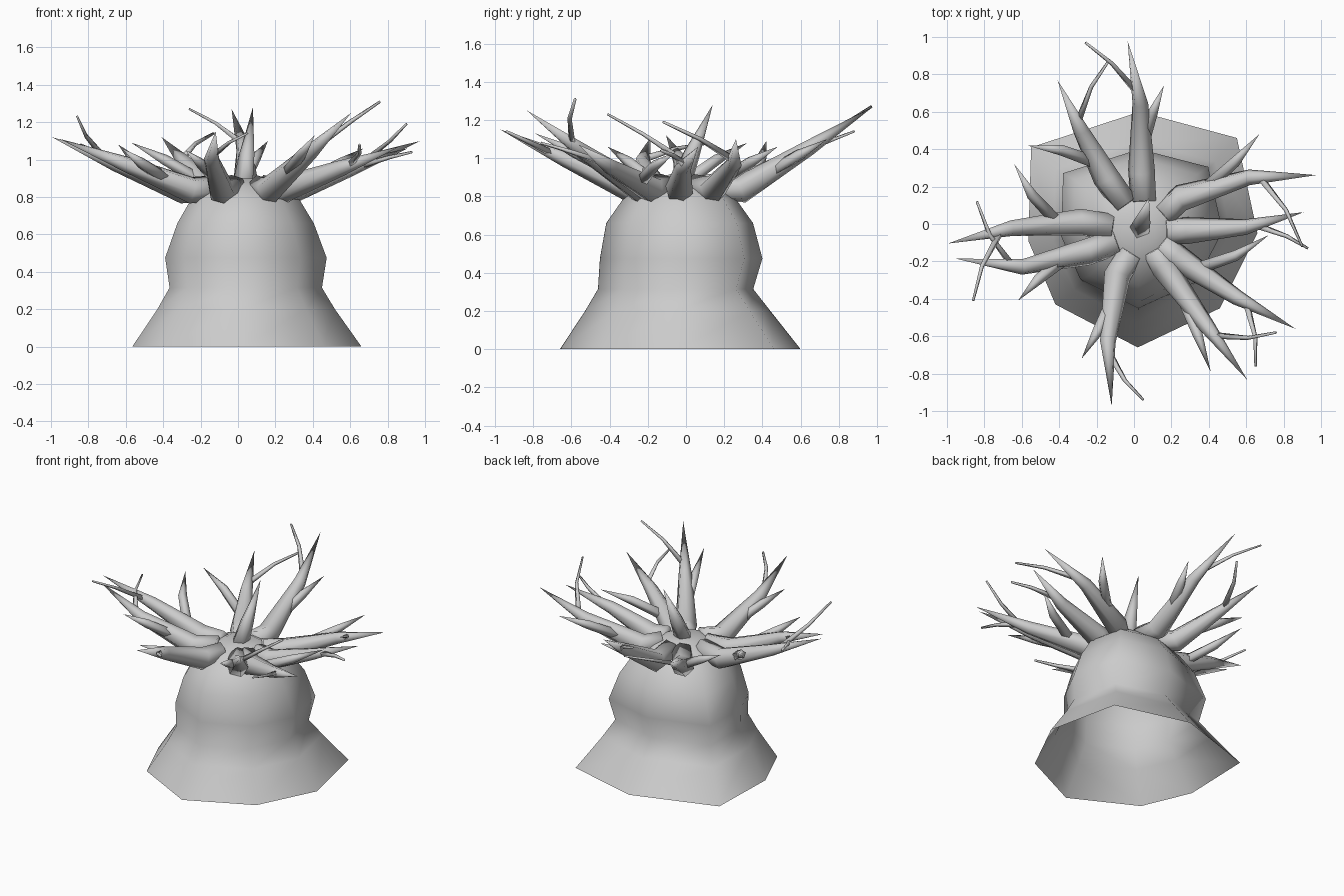
import bpy, bmesh, math
from mathutils import Vector

if "Cube" in bpy.data.objects:
    bpy.data.objects.remove(bpy.data.objects["Cube"])


def finish(name, bm):
    bmesh.ops.recalc_face_normals(bm, faces=bm.faces)
    me = bpy.data.meshes.new(name)
    bm.to_mesh(me)
    bm.free()
    for p in me.polygons:
        p.use_smooth = True
    ob = bpy.data.objects.new(name, me)
    bpy.context.collection.objects.link(ob)


def bridge(bm, a, b):
    n = len(a)
    for i in range(n):
        bm.faces.new((a[i], a[(i + 1) % n], b[(i + 1) % n], b[i]))


def tube(bm, pts, radii, sides):
    """Tapered tube through the points, pointed where the radius is zero."""
    prev = None
    for i, (p, r) in enumerate(zip(pts, radii)):
        if r == 0:
            tip = bm.verts.new(p)
            for k in range(sides):
                bm.faces.new((prev[k], prev[(k + 1) % sides], tip))
            return
        d = (pts[min(i + 1, len(pts) - 1)] - pts[max(i - 1, 0)]).normalized()
        u = d.cross(Vector((0, 0, 1))).normalized()
        v = u.cross(d)
        ring = [bm.verts.new(p + r * (math.cos(t) * u + math.sin(t) * v))
                for t in (2 * math.pi * (k + 0.25) / sides for k in range(sides))]
        if prev:
            bridge(bm, prev, ring)
        else:
            bm.faces.new(ring)
        prev = ring
    bm.faces.new(prev)


# Body: eight-sided skirt and dome, open underneath
outline = [(0.66, -0.05), (0.55, 0.46), (0.03, 0.60), (-0.55, 0.41),
           (-0.565, -0.09), (-0.42, -0.43), (0.02, -0.66), (0.46, -0.45)]
# height, x scale, y scale, y shift
levels = [(0, 1, 1, 0), (0.2, 0.775, 0.77, -0.02), (0.315, 0.665, 0.645, -0.035),
          (0.475, 0.705, 0.675, -0.005), (0.66, 0.595, 0.61, -0.015),
          (0.785, 0.475, 0.47, -0.02), (0.86, 0.31, 0.31, -0.02), (0.9, 0.17, 0.17, -0.02)]
bm = bmesh.new()
prev = None
for z, sx, sy, shift in levels:
    ring = [bm.verts.new((x * sx + 0.03 * (1 - sx), y * sy + shift, z)) for x, y in outline]
    if prev:
        bridge(bm, prev, ring)
    prev = ring
bm.faces.new(prev)
finish("body", bm)


def polar(r, deg, z):
    a = math.radians(deg)
    return Vector((r * math.cos(a), r * math.sin(a), z))


def arc(start, tip, outward):
    """Three-point branch that bows outward along the stem."""
    return [start, (start + tip) / 2 + outward, tip]


# name: base angle, tip angle, tip reach, tip height, spike tip, twig tip
tentacles = {
    "left": (178, 186, 1.0, 1.12, (-0.64, 0.32, 1.08), (-0.86, -0.41, 1.23)),
    "left_front": (211, 191, 0.97, 1.11, (-0.62, -0.41, 1.06), (-0.84, 0.12, 1.08)),
    "front": (252, 263, 0.98, 1.15, (-0.28, -0.72, 1.05), (0.05, -0.94, 1.14)),
    "front_right": (305, 306, 1.03, 1.25, (0.41, -0.79, 1.13), (0.76, -0.58, 1.31)),
    "right_front": (322, 327, 1.03, 1.07, (0.72, -0.06, 1.03), (0.65, -0.76, 1.08)),
    "right": (-7, 4, 0.91, 1.06, None, (0.93, -0.13, 1.04)),
    "right_back": (29, 15, 1.01, 1.10, (0.67, 0.48, 1.06), (0.90, -0.12, 1.19)),
    "back": (82, 92, 0.98, 1.27, (0.16, 0.74, 1.10), (-0.26, 0.97, 1.27)),
    "back_left": (121, 118, 0.87, 1.12, (-0.57, 0.42, 1.09), (-0.13, 0.88, 1.14)),
}
for name, (a, b, reach, top, spike, twig) in tentacles.items():
    hub = Vector((0.03, -0.02, 0))
    stem = [polar(0.14, a, 0.85) + hub, polar(0.29, a, 0.835),
            polar(0.66 * reach, (a + b) / 2, 0.84 + 0.5 * (top - 0.84)), polar(reach, b, top)]
    out = (stem[2] - stem[1]).normalized() * 0.03
    bm = bmesh.new()
    tube(bm, stem, (0.07, 0.074, 0.043, 0), 6)
    if spike:
        tube(bm, arc(stem[1].lerp(stem[2], 0.3), Vector(spike), out), (0.035, 0.03, 0), 5)
    tube(bm, arc(stem[2].lerp(stem[3], 0.15), Vector(twig), out), (0.02, 0.012, 0.007), 4)
    finish("tentacle_" + name, bm)

# Upright spike on the crown
bm = bmesh.new()
tube(bm, [Vector((0.03, -0.03, 0.86)), Vector((0.05, 0.03, 1.02)), Vector((0.08, 0.14, 1.28))],
     (0.06, 0.045, 0), 5)
finish("crown_spike", bm)
